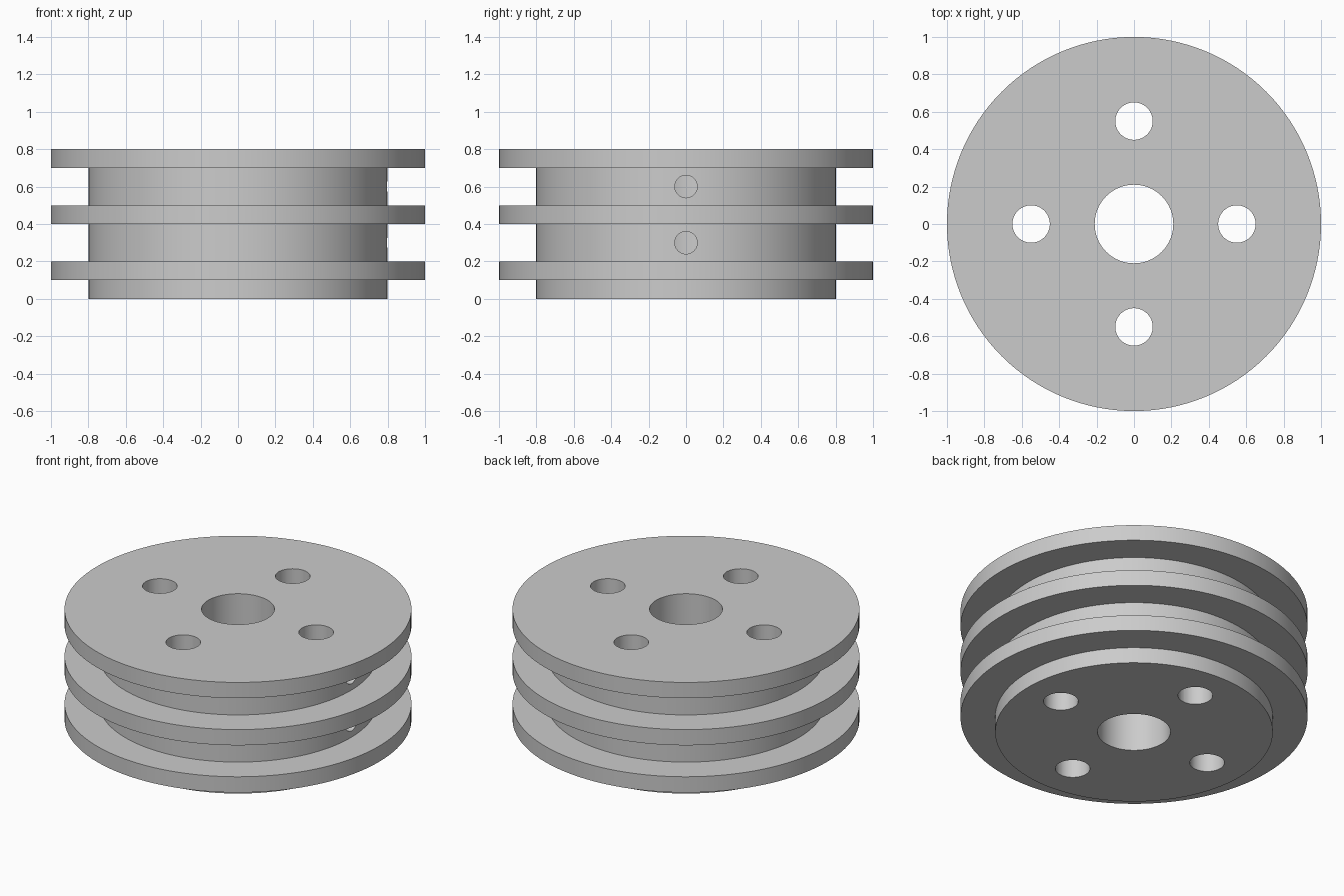
import bpy, bmesh, math
from mathutils import Matrix, Vector

cube = bpy.data.objects.get("Cube")
if cube:
    bpy.data.objects.remove(cube, do_unlink=True)

DRUM, RIM, BORE, HEIGHT = 0.8, 1.0, 0.21, 0.8
FLANGES = (0.1, 0.4, 0.7)   # underside height of each flange
THICK = 0.1

grey = bpy.data.materials.new("plain grey")
grey.use_nodes = True
colour = (0.6, 0.6, 0.6, 1)
grey.diffuse_color = colour
grey.node_tree.nodes["Principled BSDF"].inputs["Base Color"].default_value = colour


def add_object(name, bm):
    bmesh.ops.recalc_face_normals(bm, faces=bm.faces)
    mesh = bpy.data.meshes.new(name)
    bm.to_mesh(mesh)
    bm.free()
    mesh.materials.append(grey)
    obj = bpy.data.objects.new(name, mesh)
    bpy.context.collection.objects.link(obj)
    return obj


def add_rod(bm, radius, length, matrix):
    bmesh.ops.create_cone(bm, cap_ends=True, segments=48, radius1=radius,
                          radius2=radius, depth=length, matrix=matrix)


# Double-groove pulley body, turned from one closed profile
profile = [(BORE, 0), (DRUM, 0)]
for z in FLANGES:
    top = z + THICK
    profile += [(DRUM, z), (RIM, z), (RIM, top)]
    profile.append((DRUM, top) if top < HEIGHT - 0.01 else (BORE, HEIGHT))

bm = bmesh.new()
verts = [bm.verts.new((r, 0, z)) for r, z in profile]
edges = [bm.edges.new((verts[i - 1], verts[i])) for i in range(len(verts))]
bmesh.ops.spin(bm, geom=verts + edges, cent=(0, 0, 0), axis=(0, 0, 1),
               angle=math.tau, steps=128, use_duplicate=False)
bmesh.ops.remove_doubles(bm, verts=bm.verts, dist=0.0001)
pulley = add_object("pulley_body", bm)

# Four upright bolt holes around the bore
bm = bmesh.new()
for i in range(4):
    turn = Matrix.Rotation(i * math.pi / 2, 4, 'Z')
    add_rod(bm, 0.1, 1.2, turn @ Matrix.Translation((0.55, 0, HEIGHT / 2)))
bolt_cutter = add_object("bolt_hole_cutter", bm)

# One radial cable hole in the middle of each groove, on the left side
bm = bmesh.new()
for z in (0.3, 0.6):
    add_rod(bm, 0.06, 0.8, Matrix.Translation((0.5, 0, z)) @ Matrix.Rotation(math.pi / 2, 4, 'Y'))
cable_cutter = add_object("cable_hole_cutter", bm)

# Cut the holes and apply
bpy.ops.object.select_all(action='DESELECT')
pulley.select_set(True)
bpy.context.view_layer.objects.active = pulley
for cutter in (bolt_cutter, cable_cutter):
    cutter.hide_render = True
    mod = pulley.modifiers.new("cut", 'BOOLEAN')
    mod.operation = 'DIFFERENCE'
    mod.solver = 'EXACT'
    mod.object = cutter
    bpy.ops.object.modifier_apply(modifier=mod.name)
    bpy.data.objects.remove(cutter, do_unlink=True)

bpy.ops.object.shade_smooth_by_angle(angle=math.radians(30))
